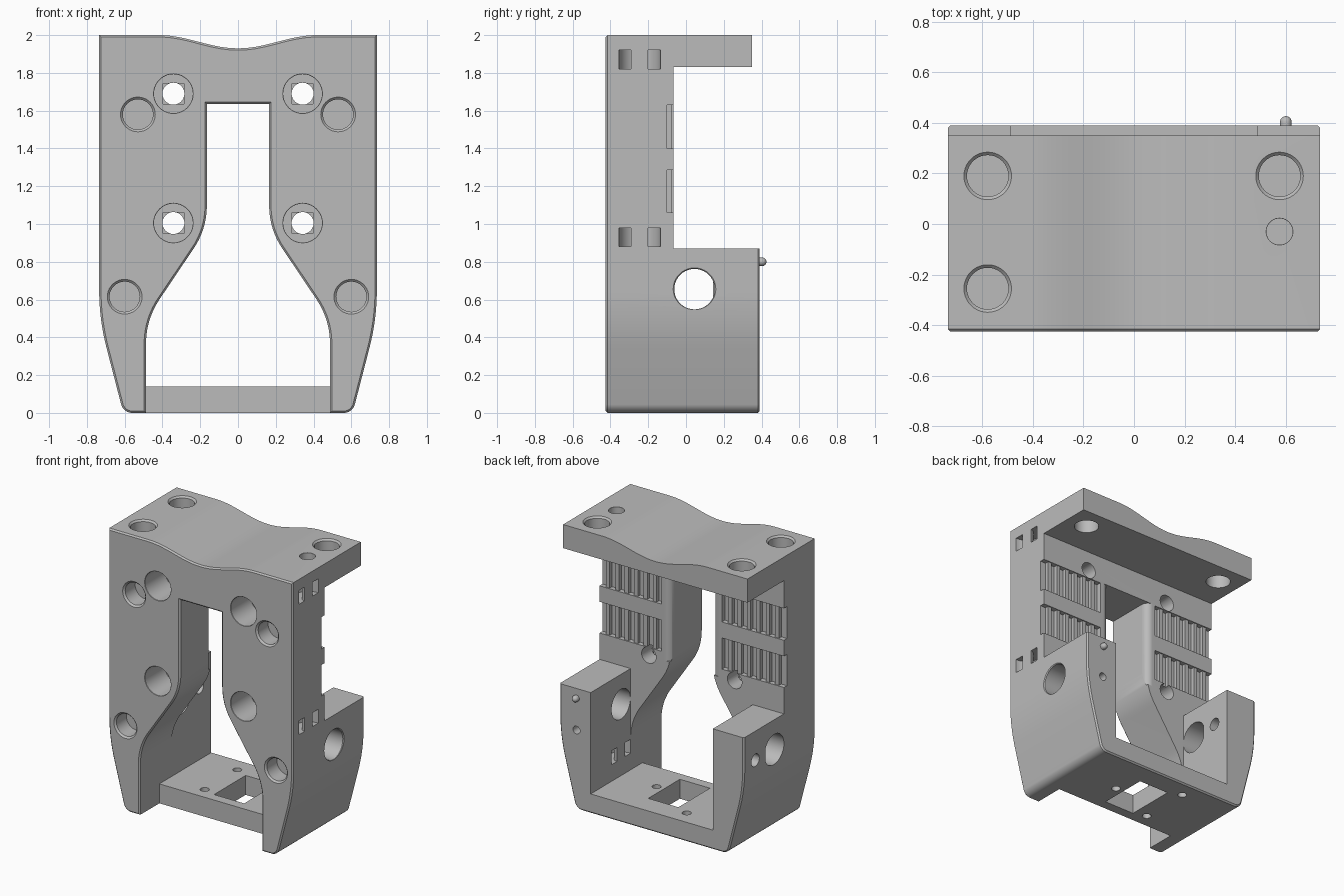
import bpy, bmesh, math
from mathutils import Vector

if "Cube" in bpy.data.objects:
    bpy.data.objects.remove(bpy.data.objects["Cube"], do_unlink=True)

grey = bpy.data.materials.new("plain grey")
grey.use_nodes = True
COLOUR = (0.5, 0.5, 0.5, 1)
grey.diffuse_color = COLOUR
grey.node_tree.nodes["Principled BSDF"].inputs["Base Color"].default_value = COLOUR

# Maps (u, v, depth) onto world axes, by extrusion direction
PLACE = {"X": lambda u, v, t: (t, u, v),
         "Y": lambda u, v, t: (u, t, v),
         "Z": lambda u, v, t: (u, v, t)}


def loft(name, rings, axis):
    """Solid through rings given as (outline, depth)."""
    bm = bmesh.new()
    loops = [[bm.verts.new(PLACE[axis](u, v, t)) for u, v in pts] for pts, t in rings]
    n = len(loops[0])
    for a, b in zip(loops, loops[1:]):
        for i in range(n):
            bm.faces.new((a[i], a[(i + 1) % n], b[(i + 1) % n], b[i]))
    bm.faces.new(loops[0])
    bm.faces.new(loops[-1])
    bmesh.ops.recalc_face_normals(bm, faces=bm.faces)
    if bm.calc_volume(signed=True) < 0:
        bmesh.ops.reverse_faces(bm, faces=bm.faces)
    mesh = bpy.data.meshes.new(name)
    bm.to_mesh(mesh)
    bm.free()
    ob = bpy.data.objects.new(name, mesh)
    bpy.context.collection.objects.link(ob)
    mesh.materials.append(grey)
    return ob


def prism(name, pts, axis, a, b):
    return loft(name, [(pts, a), (pts, b)], axis)


def box(x0, x1, y0, y1, z0, z1):
    return prism("cutter", [(x0, y0), (x1, y0), (x1, y1), (x0, y1)], "Z", z0, z1)


def circle(u, v, r, n=40):
    return [(u + r * math.cos(i * math.tau / n), v + r * math.sin(i * math.tau / n)) for i in range(n)]


def inset(pts, d):
    """Clockwise outline moved inward by d."""
    out = []
    for i, p in enumerate(pts):
        p, q, r = Vector(p), Vector(pts[i - 1]), Vector(pts[(i + 1) % len(pts)])
        a, b = (p - q).normalized(), (r - p).normalized()
        na, nb = Vector((a.y, -a.x)), Vector((b.y, -b.x))
        out.append(tuple(p + (na + nb) * d / (1 + na.dot(nb))))
    return out


def rounded(points, steps=10):
    """Polyline whose corners (u, v, radius) are filleted."""
    out = []
    for i, (u, v, r) in enumerate(points):
        p = Vector((u, v))
        if r == 0:
            out.append((u, v))
            continue
        a = (Vector(points[i - 1][:2]) - p).normalized()
        b = (Vector(points[i + 1][:2]) - p).normalized()
        half = a.angle(b) / 2
        centre = p + (a + b).normalized() * r / math.sin(half)
        s = p + a * r / math.tan(half) - centre
        e = p + b * r / math.tan(half) - centre
        for k in range(steps + 1):
            out.append(tuple(centre + s.lerp(e, k / steps).normalized() * r))
    return out


def volume(mesh):
    bm = bmesh.new()
    bm.from_mesh(mesh)
    v = bm.calc_volume(signed=True)
    bm.free()
    return v


def cut(target, cutter):
    """Subtract cutter, taking the first solver that gives a sound solid."""
    before = volume(target.data)
    for solver in ("EXACT", "MANIFOLD"):
        mod = target.modifiers.new("cut", "BOOLEAN")
        mod.operation = "DIFFERENCE"
        mod.solver = solver
        mod.object = cutter
        bpy.context.view_layer.update()
        graph = bpy.context.evaluated_depsgraph_get()
        mesh = bpy.data.meshes.new_from_object(target.evaluated_get(graph))
        target.modifiers.clear()
        if 0.4 * before < volume(mesh) < 1.0001 * before:
            target.data = mesh
            break
    bpy.data.objects.remove(cutter, do_unlink=True)


def hole(u, v, axis, mouth, end, r, rim=0.012):
    """Round hole with a chamfered mouth."""
    s = math.copysign(1, end - mouth)
    rings = [(r + 2 * rim, mouth - s * rim), (r, mouth + s * rim), (r, end)]
    cut(body, loft("cutter", [(circle(u, v, q), t) for q, t in rings], axis))


def tie_loop(x, y, z, turn):
    """Curved tunnel for a cable tie, entering and leaving one wall face."""
    arc = [turn + math.radians(-100 + 10 * k) for k in range(21)]
    pts = [(x + 0.11 * math.cos(t), y + 0.11 * math.sin(t)) for t in arc]
    pts += [(x + 0.045 * math.cos(t), y + 0.045 * math.sin(t)) for t in reversed(arc)]
    cut(body, prism("cutter", pts, "Z", z - 0.05, z + 0.05))


def front_opening(pts, end):
    """Opening cut from the front, with a chamfered mouth."""
    cut(body, loft("cutter", [(inset(pts, -0.02), -0.435), (pts, -0.415), (pts, end)], "Y"))


# Main body: tapered outline with a dipped top and chamfered front and back rims
side = rounded([(0.735, 2, 0), (0.735, 0.495, 1.2), (0.607, 0, 0.06), (0.4, 0, 0)])[:-1]
dip = [0.42 - 0.84 * k / 28 for k in range(29)]
top = [(-x, 2 - 0.035 * (1 + math.cos(math.pi * x / 0.42))) for x in dip]
outline = side + [(-x, z) for x, z in reversed(side)] + top
rim = inset(outline, 0.01)
body = loft("bracket_body", [(rim, -0.425), (outline, -0.415), (outline, 0.38), (rim, 0.39)], "Y")

# Open back, shelf trim, lower cavity and the front opening
cut(body, box(-1, 1, -0.065, 1, 0.87, 1.83))
cut(body, box(-1, 1, 0.35, 1, 1.5, 2.2))
cut(body, box(-0.487, 0.487, -0.065, 1, 0.14, 1))
half = rounded([(0.165, 1.635, 0), (0.165, 0.974, 0.4), (0.487, 0.495, 0.42), (0.487, 0.14, 0)])
front_opening(half + [(-x, z) for x, z in reversed(half)], 0.0)
front_opening([(0.487, 0.2), (0.487, -1), (-0.487, -1), (-0.487, 0.2)], -0.2)

# Rounded rear edges of the opening
for s in (-1, 1):
    r = 0.05
    arc = [(s * (0.165 + r - r * math.cos(t)), -0.065 - r + r * math.sin(t))
           for t in [math.pi / 2 * k / 8 for k in range(9)]]
    cut(body, prism("cutter", arc + [(s * 0.215, 0), (s * 0.15, 0), (s * 0.15, -0.115)], "Z", 1.0, 1.635))

# Ribbed belt clamps on the back
for z0, z1 in ((1.06, 1.285), (1.40, 1.63)):
    for s in (-1, 1):
        cut(body, box(*sorted((s * 0.24, s * 0.8)), -0.073, 0, z0, z1))
        for k in range(7):
            x = 0.735 - 0.075 * k
            cut(body, box(*sorted((s * (x - 0.045), s * (x + (0.05 if k == 0 else 0)))), -0.1, 0, z0, z1))

# Screw holes with counterbores and a square step, plus blind magnet pockets
for s in (-1, 1):
    for z in (1.69, 1.005):
        x = s * 0.342
        hole(x, z, "Y", -0.425, -0.2, 0.103, 0.002)
        cut(body, box(x - 0.055, x + 0.055, -0.21, -0.18, z - 0.055, z + 0.055))
        cut(body, prism("cutter", circle(x, z, 0.058), "Y", -0.3, 0.05))
    hole(s * 0.53, 1.58, "Y", -0.425, -0.3, 0.08)
    hole(s * 0.6, 0.615, "Y", -0.425, -0.3, 0.08)

# Shelf holes
hole(-0.578, 0.19, "Z", 2, 1.7, 0.082)
hole(0.575, 0.19, "Z", 2, 1.7, 0.082)
hole(-0.578, -0.255, "Z", 2, 1.85, 0.082)
hole(0.575, -0.03, "Z", 2, 1.88, 0.052, 0.001)

# Side bores: round on the left, flat-sided with a small companion on the right
hole(0.045, 0.655, "X", 0.735, 0.4, 0.107, 0.006)
flat = [p for p in circle(0.045, 0.655, 0.11) if p[0] < 0.148]
cut(body, prism("cutter", flat, "X", -0.8, -0.4))
cut(body, prism("cutter", circle(0.26, 0.66, 0.045), "X", -0.8, -0.4))

# Cable tie tunnels
for z in (0.93, 1.87):
    tie_loop(0.735, -0.245, z, math.pi)
tie_loop(0.487, 0.045, 0.31, 0)

# Floor window, floor screw holes and rear blind hole
cut(body, box(-0.1, 0.14, -0.13, 0.23, -0.1, 0.3))
for x, y in ((0.2, 0.05), (-0.195, 0.27), (-0.195, -0.1)):
    cut(body, prism("cutter", circle(x, y, 0.03, 24), "Z", -0.1, 0.3))
cut(body, prism("cutter", circle(0.6, 0.57, 0.028, 24), "Y", 0.25, 0.5))

# Small domed peg on the rear left block
R = 0.023
dome = [(R, 0.37)] + [(R * math.cos(t), 0.403 + R * math.sin(t)) for t in [0.25 * k for k in range(7)]]
peg = loft("rear_peg", [(circle(0.6, 0.8, r, 20), y) for r, y in dome], "Y")

for ob in (body, peg):
    bpy.ops.object.select_all(action="DESELECT")
    ob.select_set(True)
    bpy.context.view_layer.objects.active = ob
    bpy.ops.object.shade_smooth_by_angle(angle=math.radians(30))
